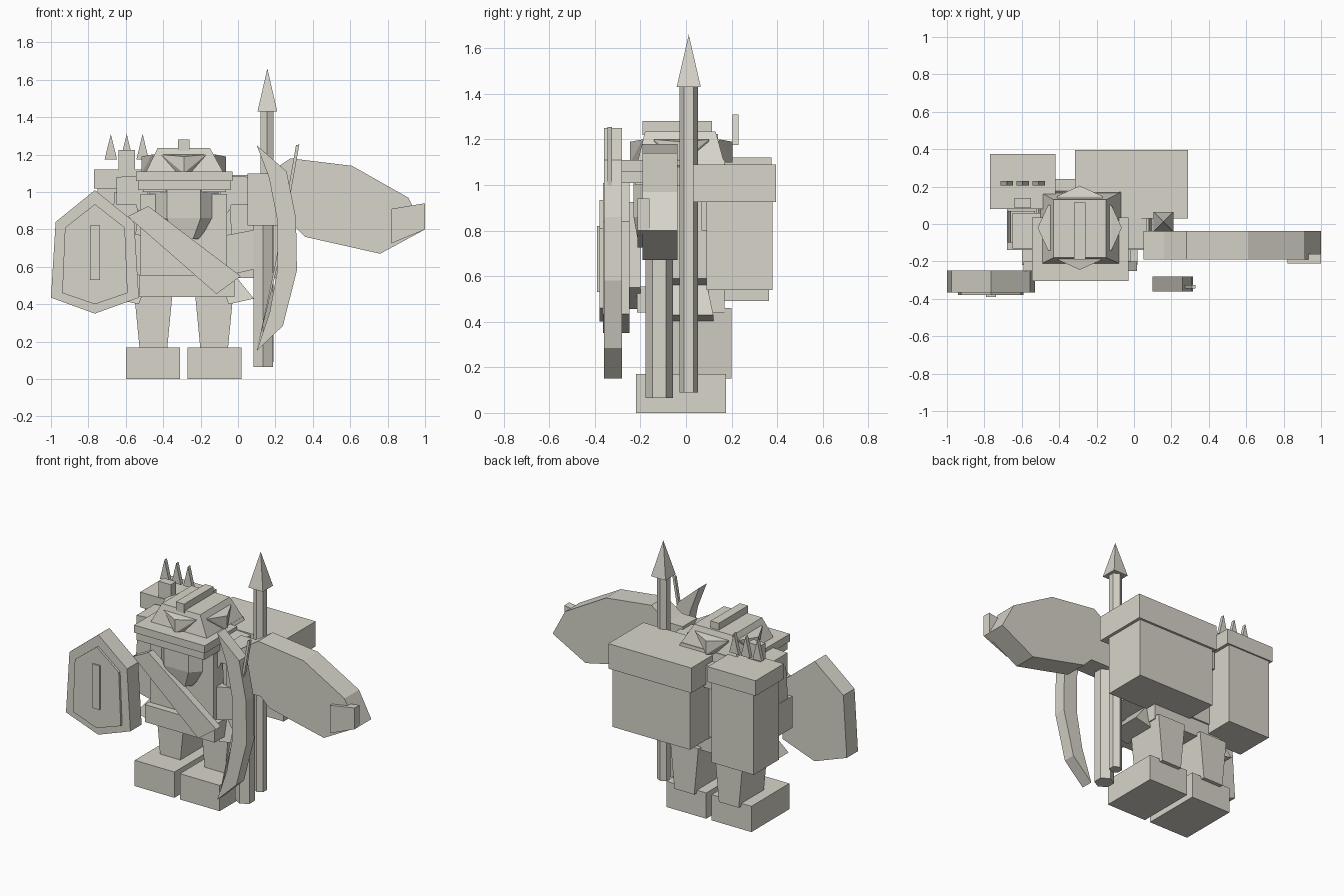
import bpy, bmesh, math
from mathutils import Vector

if "Cube" in bpy.data.objects:
    bpy.data.objects.remove(bpy.data.objects["Cube"])

mat = bpy.data.materials.new("stone_beige")
mat.diffuse_color = (0.68, 0.66, 0.585, 1)
mat.use_nodes = True
mat.node_tree.nodes["Principled BSDF"].inputs["Base Color"].default_value = mat.diffuse_color
CX = -0.29  # symmetry plane of the figure


def finish(bm, name):
    bmesh.ops.recalc_face_normals(bm, faces=bm.faces)
    me = bpy.data.meshes.new(name)
    bm.to_mesh(me)
    bm.free()
    me.materials.append(mat)
    ob = bpy.data.objects.new(name, me)
    bpy.context.collection.objects.link(ob)
    return ob


def prism(name, pts, y0, y1):
    """Extrude an x-z outline from y0 to y1."""
    bm = bmesh.new()
    face = bm.faces.new([bm.verts.new((x, y0, z)) for x, z in pts])
    out = bmesh.ops.extrude_face_region(bm, geom=[face])
    vs = [v for v in out["geom"] if isinstance(v, bmesh.types.BMVert)]
    bmesh.ops.translate(bm, verts=vs, vec=(0, y1 - y0, 0))
    return finish(bm, name)


def box(name, x0, x1, y0, y1, z0, z1):
    return prism(name, [(x0, z0), (x1, z0), (x1, z1), (x0, z1)], y0, y1)


def hull(name, pts):
    bm = bmesh.new()
    for p in pts:
        bm.verts.new(p)
    bmesh.ops.convex_hull(bm, input=bm.verts[:])
    bmesh.ops.dissolve_limit(bm, angle_limit=0.02, verts=bm.verts[:], edges=bm.edges[:])
    return finish(bm, name)


def rect(x0, x1, y0, y1, z):
    return [(x, y, z) for x in (x0, x1) for y in (y0, y1)]


def cone(name, x, y, z0, z1, r0, r1, n, rot=0):
    bm = bmesh.new()
    bmesh.ops.create_cone(bm, cap_ends=True, segments=n, radius1=r0, radius2=r1, depth=z1 - z0)
    c, s = math.cos(rot), math.sin(rot)
    for v in bm.verts:
        a, b = v.co.x, v.co.y
        v.co = Vector((x + a * c - b * s, y + a * s + b * c, v.co.z + (z0 + z1) / 2))
    return finish(bm, name)


def mirror(pts, s):
    return [(CX + s * p[0],) + tuple(p[1:]) for p in pts]


# Paired parts, x measured outward from the centre plane
for s, side in ((-1, "left"), (1, "right")):
    prism(side + "_foot", mirror([(0.02, 0), (0.31, 0), (0.31, 0.17), (0.02, 0.17)], s), -0.22, 0.175)
    prism(side + "_leg", mirror([(0.09, 0.15), (0.235, 0.15), (0.265, 0.46), (0.06, 0.46)], s), -0.06, 0.2)
    hull(side + "_hip_plate", mirror(
        [(0.22, y, 0.62) for y in (-0.07, 0.08)] + [(0.18, y, 0.56) for y in (-0.07, 0.08)]
        + [(0.375, y, 0.43) for y in (-0.12, 0.12)] + [(0.24, y, 0.40) for y in (-0.12, 0.12)], s))
    prism(side + "_arm", mirror([(0.18, 0.76), (0.39, 0.8), (0.39, 0.59), (0.22, 0.55)], s), -0.14, 0.1)
    prism(side + "_shoulder", mirror([(0.2, 0.93), (0.36, 0.93), (0.36, 1.08), (0.2, 1.09)], s), -0.13, 0.06)
    prism(side + "_upper_arm", mirror([(0.26, 0.7), (0.39, 0.72), (0.37, 1.0), (0.24, 1.0)], s), -0.1, 0.07)
    cx = 0.215
    prism(side + "_ear", mirror([(cx + dx, z) for dx, z in (
        (-0.02, 0.89), (0.02, 0.89), (0.037, 0.915), (0.037, 0.98), (0.015, 1.01), (-0.02, 1.01))], s), -0.13, -0.04)

# Body
box("torso", -0.52, -0.06, -0.17, 0.18, 0.55, 0.99)
box("belt", -0.53, -0.02, -0.215, 0.17, 0.44, 0.555)
prism("chest_strap", [(-0.48, 0.925), (0.015, 0.55), (-0.115, 0.455), (-0.59, 0.87)], -0.25, -0.2)

# Head with tapered chin


def octagon(hx, y0, y1, z, cut):
    return [(CX + sx * x, y, z) for sx in (-1, 1)
            for x, y in ((hx - cut, y0), (hx, y0 + cut), (hx, y1 - cut), (hx - cut, y1))]


hull("head", octagon(0.19, -0.23, 0.12, 1.02, 0.1) + octagon(0.17, -0.23, 0.12, 0.86, 0.08)
     + octagon(0.08, -0.21, 0.05, 0.75, 0.03))

# Helmet
box("visor_lower", -0.535, -0.04, -0.295, 0.03, 1.01, 1.06)
box("visor_upper", -0.545, -0.03, -0.305, 0.035, 1.06, 1.11)
hull("helmet", rect(-0.5, -0.07, -0.215, 0.17, 1.09) + rect(-0.43, -0.15, -0.18, 0.13, 1.235))
hull("helmet_band", rect(-0.51, -0.065, -0.225, 0.18, 1.0) + rect(-0.49, -0.08, -0.215, 0.17, 1.11))
for i, (dx, dy) in enumerate(((0, -1), (0, 1), (-1, 0), (1, 0))):
    c = Vector((CX, -0.02, 0))
    out, tan = Vector((dx, dy, 0)), Vector((-dy, dx, 0))
    pts = [c + out * 0.1 + tan * t + Vector((0, 0, z)) for t in (-0.13, 0.13) for z in (1.1, 1.2)]
    pts += [c + out * 0.17 + tan * t + Vector((0, 0, 1.2)) for t in (-0.12, 0.12)]
    pts += [c + out * 0.225 + Vector((0, 0, z)) for z in (1.1, 1.19)]
    hull("helmet_wedge_%d" % i, pts)
box("helmet_crest", -0.32, -0.26, -0.19, 0.115, 1.22, 1.28)

# Backpack
box("backpack", -0.295, 0.27, 0.09, 0.38, 0.54, 0.93)
box("backpack_lid", -0.315, 0.29, 0.03, 0.395, 0.925, 1.09)
box("back_strap", -0.43, -0.3, 0.15, 0.24, 0.9, 1.05)

# Quiver with arrow tips
box("quiver", -0.75, -0.44, 0.1, 0.365, 0.49, 1.03)
box("quiver_lid", -0.77, -0.42, 0.08, 0.375, 1.02, 1.12)
box("quiver_buckle", -0.64, -0.55, 0.085, 0.14, 0.95, 1.225)
for i in range(3):
    x = -0.68 + i * 0.085
    prism("arrow_tip_%d" % i, [(x - 0.033, 1.175), (x + 0.033, 1.175), (x, 1.31)], 0.205, 0.23)

# Shield, mirrored outline around its own centre


def shield_layer(name, top, shoulder, low, bottom, y0, y1):
    c = -0.765
    right = [(c + shoulder[0], shoulder[1]), (c + low[0], low[1])]
    left = [(2 * c - x, z) for x, z in reversed(right)]
    prism(name, [(c, top)] + right + [(c, bottom)] + left, y0, y1)


shield_layer("shield", 1.01, (0.21, 0.84), (0.235, 0.435), 0.35, -0.365, -0.248)
shield_layer("shield_panel", 0.935, (0.16, 0.81), (0.175, 0.46), 0.4, -0.38, -0.36)
box("shield_boss", -0.79, -0.738, -0.39, -0.375, 0.53, 0.82)

# Axe
cone("axe_handle", 0.135, -0.118, 0.065, 0.9, 0.06, 0.06, 6)
prism("axe_head", [(0.05, 0.82), (0.05, 1.1), (0.16, 1.1), (0.28, 1.18), (0.61, 1.14), (0.91, 0.97),
                   (1.0, 0.8), (0.76, 0.67), (0.36, 0.76), (0.3, 0.82)], -0.19, -0.038)
prism("axe_tip_plate", [(0.82, 0.91), (1.0, 0.94), (1.0, 0.8), (0.82, 0.725)], -0.212, -0.16)

# Spear
cone("spear_shaft", 0.155, 0.012, 0.09, 1.45, 0.04, 0.04, 6)
cone("spear_tip", 0.157, 0.012, 1.43, 1.66, 0.075, 0.0, 4, math.pi / 4)

# Bow with string
prism("bow", [(0.1, 1.25), (0.26, 1.11), (0.31, 0.86), (0.315, 0.58), (0.24, 0.285), (0.1, 0.15),
              (0.17, 0.36), (0.21, 0.58), (0.21, 0.85), (0.165, 1.08)], -0.36, -0.28)
prism("bow_string", [(0.1, 0.15), (0.2, 0.62), (0.31, 1.25), (0.328, 1.255), (0.215, 0.62)], -0.345, -0.325)
